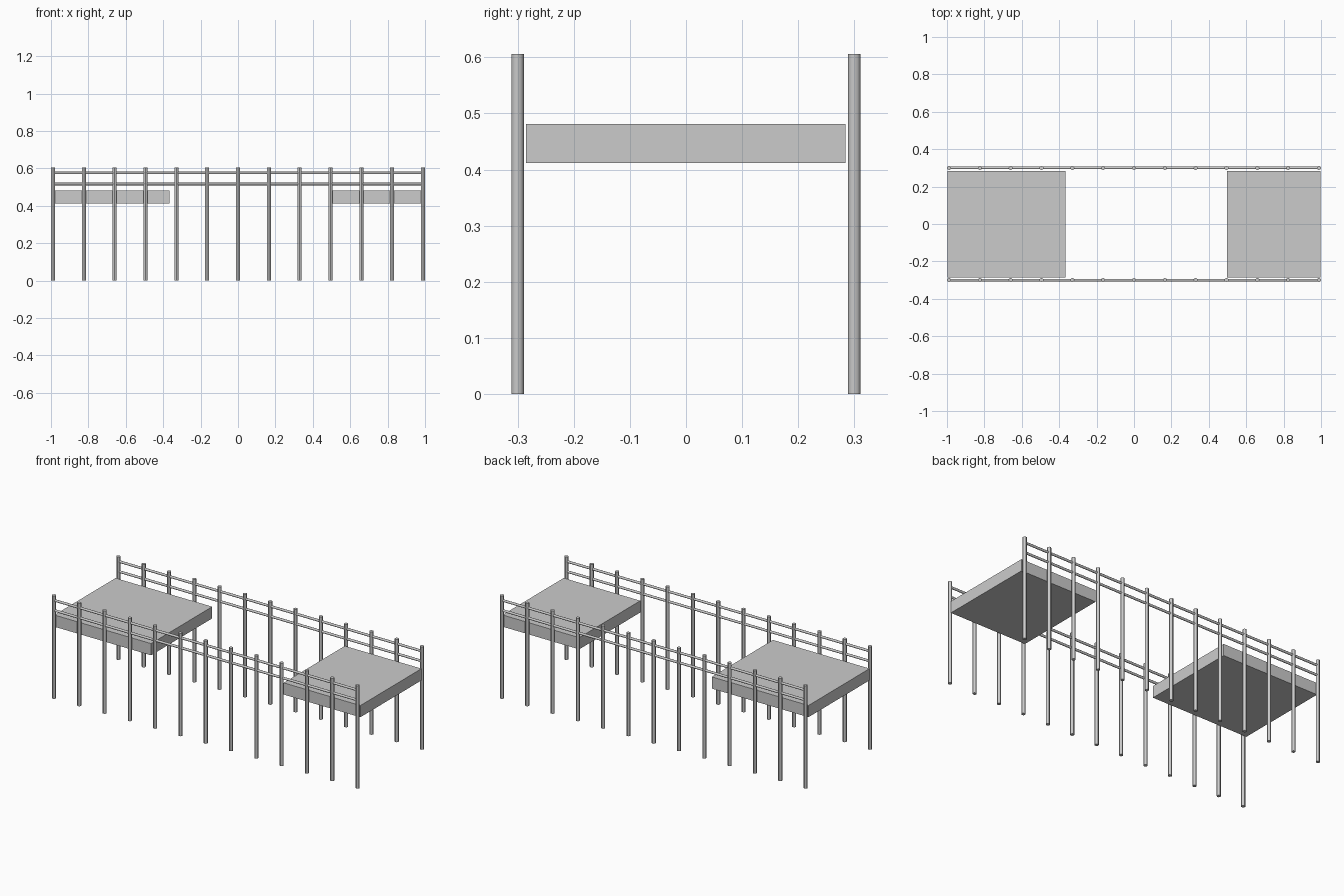
import bpy, math

if "Cube" in bpy.data.objects:
    bpy.data.objects.remove(bpy.data.objects["Cube"])

POSTS = 13
END_X = 0.989
SIDE_Y = 0.3


def box(name, x0, x1, y0, y1, z0, z1):
    bpy.ops.mesh.primitive_cube_add(size=1, location=((x0 + x1) / 2, (y0 + y1) / 2, (z0 + z1) / 2))
    ob = bpy.context.object
    ob.name = name
    ob.scale = (x1 - x0, y1 - y0, z1 - z0)
    return ob


def rod(name, radius, length, location, rotation=(0, 0, 0)):
    bpy.ops.mesh.primitive_cylinder_add(vertices=12, radius=radius, depth=length,
                                        location=location, rotation=rotation)
    ob = bpy.context.object
    ob.name = name
    bpy.ops.object.shade_smooth_by_angle()
    return ob


# deck slabs: long one on the left, short one on the right, open gap between
box("left_deck", -0.997, -0.367, -0.285, 0.284, 0.412, 0.481)
box("right_deck", 0.497, 0.997, -0.285, 0.284, 0.412, 0.481)

for side, y in (("front", -SIDE_Y), ("back", SIDE_Y)):
    # row of piles that rise above the deck as railing posts
    for i in range(POSTS):
        x = -END_X + 2 * END_X * i / (POSTS - 1)
        rod(f"{side}_post_{i + 1}", 0.011, 0.606, (x, y, 0.303))
    # two handrails threaded through the posts
    for level, z in (("lower", 0.517), ("upper", 0.576)):
        rod(f"{side}_{level}_rail", 0.007, 2 * END_X, (0, y, z), (0, math.pi / 2, 0))
